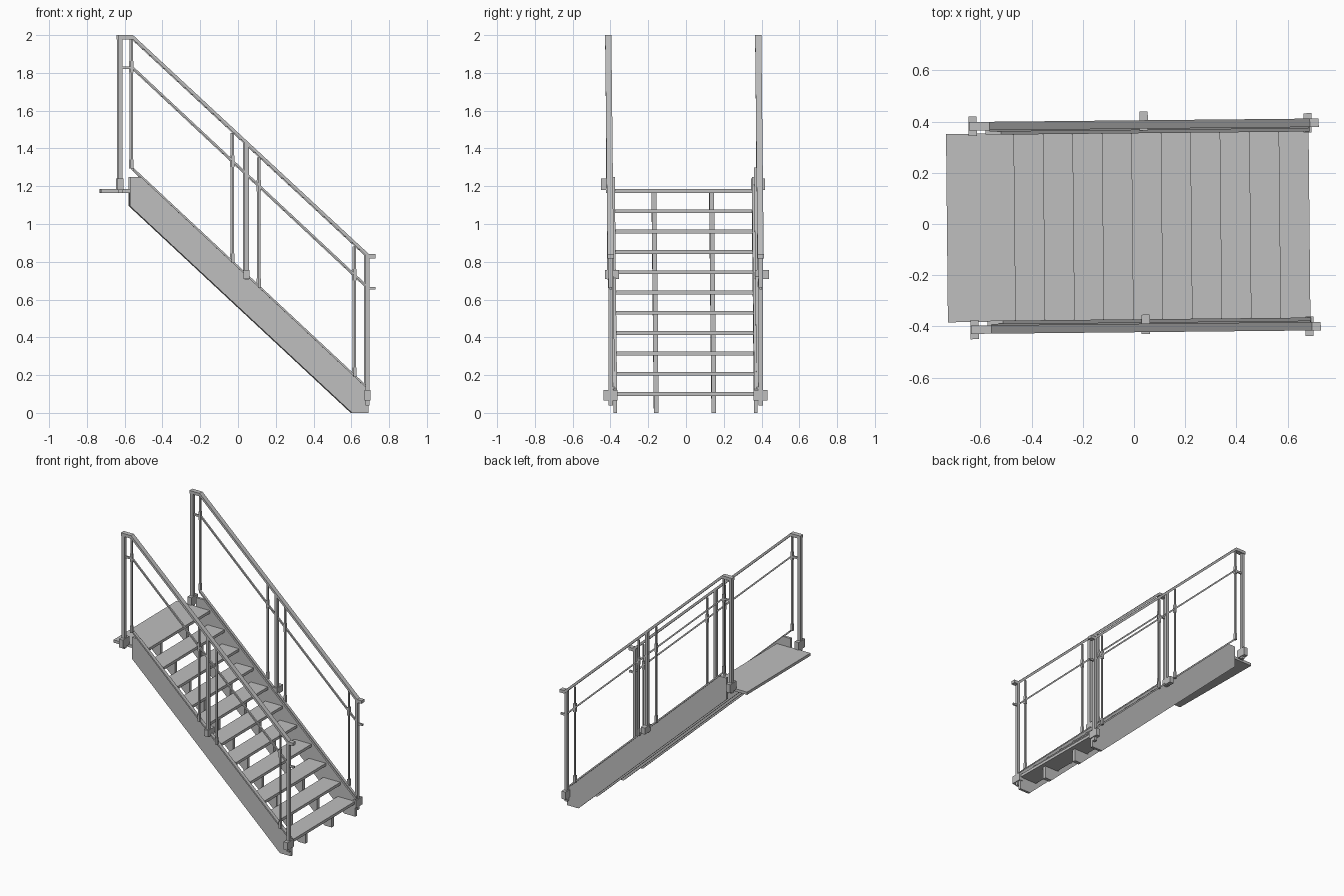
import bpy
import bmesh
from mathutils import Matrix, Vector

cube = bpy.data.objects.get("Cube")
if cube:
    bpy.data.objects.remove(cube, do_unlink=True)

steel = bpy.data.materials.new("grey_steel")
steel.use_nodes = True
GREY = (0.52, 0.52, 0.52, 1)
steel.diffuse_color = GREY
steel.node_tree.nodes["Principled BSDF"].inputs["Base Color"].default_value = GREY

# The whole flight is turned very slightly about the vertical axis
PLACE = Matrix.Translation((0, -0.009, 0)) @ Matrix.Rotation(0.01, 4, 'Z')
SLOPE = 0.934


def prism(name, outline, y, width):
    """Extrude an x-z outline across y, centred on y."""
    bm = bmesh.new()
    verts = [bm.verts.new((x, y - width / 2, z)) for x, z in outline]
    face = bm.faces.new(verts)
    new = bmesh.ops.extrude_face_region(bm, geom=[face])["geom"]
    moved = [g for g in new if isinstance(g, bmesh.types.BMVert)]
    bmesh.ops.translate(bm, verts=moved, vec=Vector((0, width, 0)))
    bmesh.ops.recalc_face_normals(bm, faces=bm.faces)
    bm.transform(PLACE)
    mesh = bpy.data.meshes.new(name)
    bm.to_mesh(mesh)
    bm.free()
    mesh.materials.append(steel)
    obj = bpy.data.objects.new(name, mesh)
    bpy.context.collection.objects.link(obj)


def box(name, x0, x1, z0, z1, y, width):
    prism(name, [(x0, z0), (x1, z0), (x1, z1), (x0, z1)], y, width)


def rail(name, path, thick, y, width):
    """Bar following a path of top points, with a constant vertical depth."""
    under = [(x, z - thick) for x, z in reversed(path)]
    prism(name, path + under, y, width)


# Treads, the top one being a deeper landing plate
STEPS, GOING, RISE = 11, 0.115, 0.1075
NOSE_X, TOP_Z = -0.465, 1.185
for i in range(STEPS):
    nose, z = NOSE_X + i * GOING, TOP_Z - i * RISE
    depth = 0.265 if i == 0 else 0.135
    box("landing_plate" if i == 0 else "tread",
        nose - depth, nose, z - 0.02, z, 0, 0.735)

# Sawtooth inner stringers carrying the treads
teeth = [(-0.575, 1.095), (-0.575, TOP_Z - 0.02)]
for i in range(STEPS):
    x, z = NOSE_X + i * GOING - 0.03, TOP_Z - i * RISE - 0.02
    teeth += [(x, z), (x, max(z - RISE, 0))]
teeth.append((0.6, 0))
for y in (-0.155, 0.15):
    prism("inner_stringer", teeth, y, 0.025)

for side, label in ((1, "left"), (-1, "right")):
    # Side stringer
    prism(label + "_stringer",
          [(-0.575, 1.095), (-0.575, 1.25), (-0.515, 1.25),
           (0.688, 0.127), (0.688, 0), (0.6, 0)], side * 0.372, 0.018)
    y = side * 0.397

    # Handrail, middle rail and bottom rail
    rail(label + "_handrail",
         [(-0.64, 2.0), (-0.56, 2.0), (0.69, 0.84), (0.725, 0.84)], 0.022, y, 0.033)
    rail(label + "_middle_rail",
         [(-0.63, 1.835), (-0.56, 1.835), (0.69, 0.667), (0.725, 0.667)], 0.014, y, 0.012)
    rail(label + "_bottom_rail",
         [(-0.56, 1.3), (0.685, 1.3 - 1.245 * SLOPE)], 0.014, side * 0.385, 0.02)

    # Main posts with mounting brackets; the middle pair sits a little askew
    for x, foot, top, b0, b1, shift in ((-0.626, 1.165, 1.99, 1.18, 1.24, 0),
                                        (0.042, 0.705, 1.43, 0.71, 0.757, 0.014),
                                        (0.681, 0.04, 0.835, 0.065, 0.12, 0)):
        box(label + "_post", x - 0.011, x + 0.011, foot, top, y, 0.024)
        box(label + "_bracket", x - 0.016, x + 0.016, b0, b1, y + shift, 0.075)

    # Thin balusters with sleeves at the foot and the middle rail
    for x in (-0.565, -0.03, 0.11, 0.615):
        foot = 1.3 - (x + 0.56) * SLOPE - 0.012
        box(label + "_baluster", x - 0.005, x + 0.005, foot, foot + 0.69, y, 0.012)
        for z, tall in ((foot, 0.05), (foot + 0.51, 0.06)):
            box(label + "_sleeve", x - 0.008, x + 0.008, z, z + tall, y, 0.018)
